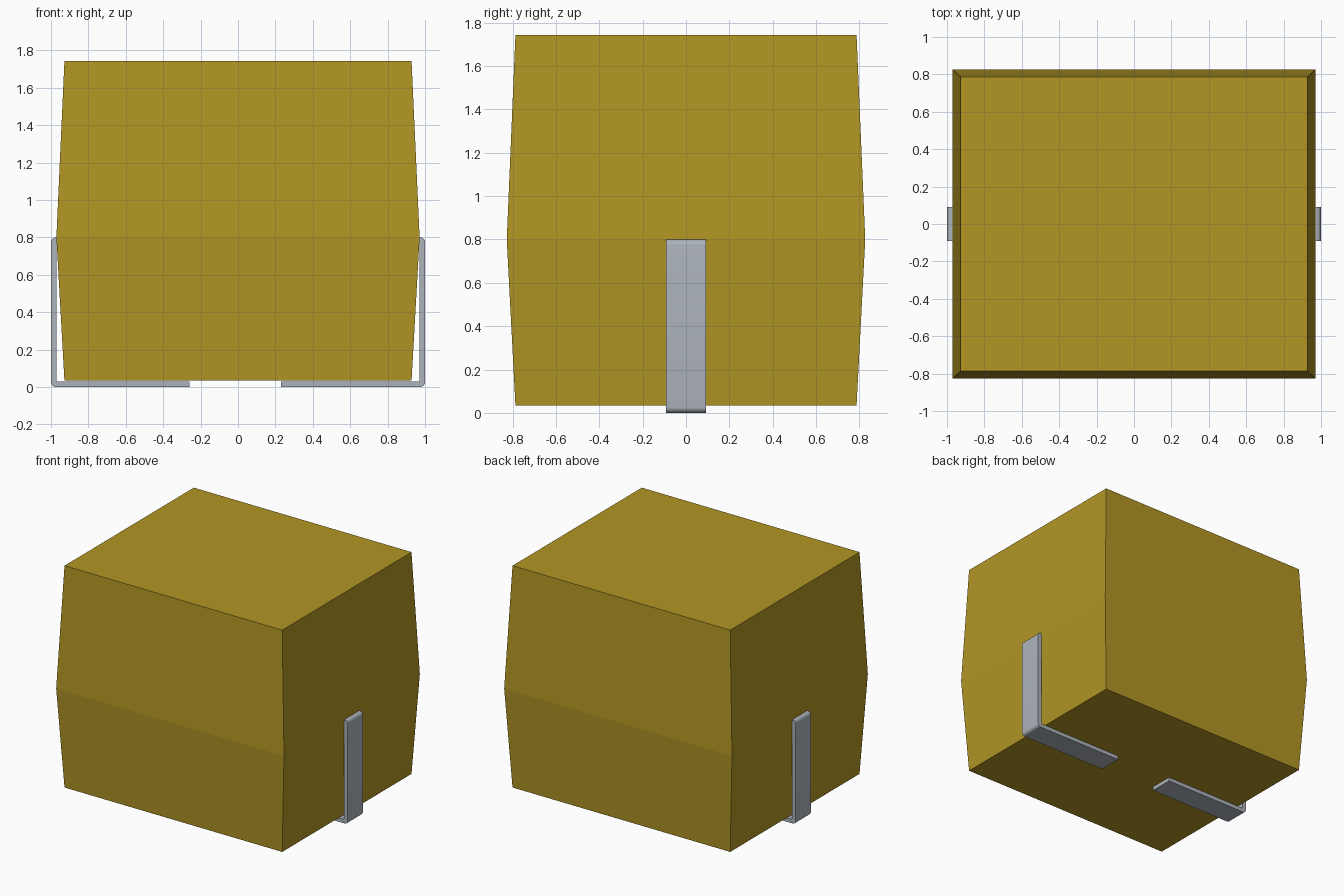
import bpy, bmesh, math

if "Cube" in bpy.data.objects:
    bpy.data.objects.remove(bpy.data.objects["Cube"], do_unlink=True)


def material(name, rgb):
    m = bpy.data.materials.new(name)
    m.use_nodes = True
    m.diffuse_color = (*rgb, 1)
    m.node_tree.nodes["Principled BSDF"].inputs["Base Color"].default_value = (*rgb, 1)
    return m


def add_object(name, bm, mat):
    bmesh.ops.recalc_face_normals(bm, faces=bm.faces)
    mesh = bpy.data.meshes.new(name)
    bm.to_mesh(mesh)
    bm.free()
    mesh.materials.append(mat)
    ob = bpy.data.objects.new(name, mesh)
    bpy.context.collection.objects.link(ob)
    return ob


ochre = material("ochre", (0.445, 0.305, 0.018))
steel = material("light steel", (0.418, 0.456, 0.503))

# Body: three rectangular rings, widest below the middle
bm = bmesh.new()
rings = []
for hx, hy, z in ((0.928, 0.787, 0.034), (0.971, 0.827, 0.80), (0.928, 0.787, 1.743)):
    rings.append([bm.verts.new((sx * hx, sy * hy, z))
                  for sx, sy in ((-1, -1), (1, -1), (1, 1), (-1, 1))])
for low, high in zip(rings, rings[1:]):
    for i in range(4):
        j = (i + 1) % 4
        bm.faces.new((low[i], low[j], high[j], high[i]))
bm.faces.new(rings[0])
bm.faces.new(rings[-1])
add_object("body", bm, ochre)


def arc(cx, cz, r, start, steps=6):
    """Quarter circle of profile points, counter-clockwise from start degrees."""
    angles = [math.radians(start + 90 * i / steps) for i in range(steps + 1)]
    return [(cx + r * math.cos(a), cz + r * math.sin(a)) for a in angles]


def bracket(name, side, inner_end):
    """L-shaped strap: flat foot under the body and an upright at its side."""
    r, t, height, half_width = 0.026, 0.03, 0.80, 0.092
    profile = [(inner_end, 0)] + arc(1 - r, r, r, -90) + arc(1 - r, height - r, r, 0)
    profile += [(1 - t, height), (1 - t, t), (inner_end, t)]
    bm = bmesh.new()
    face = bm.faces.new([bm.verts.new((side * x, -half_width, z)) for x, z in profile])
    ext = bmesh.ops.extrude_face_region(bm, geom=[face], use_keep_orig=True)
    verts = [v for v in ext["geom"] if isinstance(v, bmesh.types.BMVert)]
    bmesh.ops.translate(bm, verts=verts, vec=(0, 2 * half_width, 0))
    ob = add_object(name, bm, steel)
    bpy.ops.object.select_all(action='DESELECT')
    ob.select_set(True)
    bpy.context.view_layer.objects.active = ob
    bpy.ops.object.shade_smooth_by_angle(angle=math.radians(30))


# Side brackets
bracket("left_bracket", 1, 0.23)
bracket("right_bracket", -1, 0.26)
